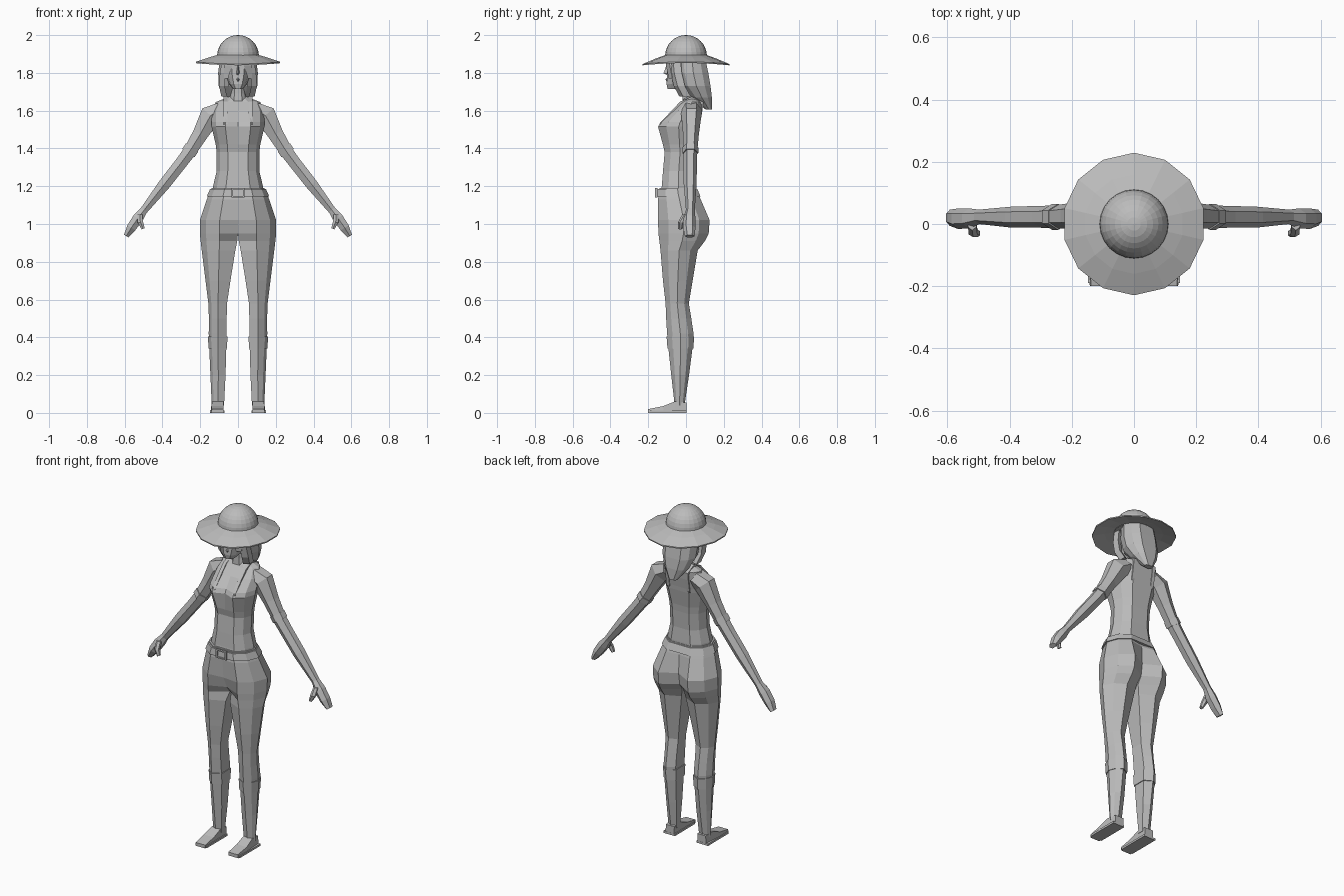
import bpy, bmesh, math
from mathutils import Vector

grey = bpy.data.materials.new("plain grey")
grey.diffuse_color = (0.5, 0.5, 0.5, 1)


def finish(name, bm, mirror=True):
    bmesh.ops.recalc_face_normals(bm, faces=bm.faces)
    if mirror:  # drop walls lying on the mirror plane
        inner = [f for f in bm.faces if all(abs(v.co.x) < 1e-4 for v in f.verts)]
        bmesh.ops.delete(bm, geom=inner, context='FACES')
    mesh = bpy.data.meshes.new(name)
    bm.to_mesh(mesh)
    bm.free()
    mesh.materials.append(grey)
    ob = bpy.data.objects.new(name, mesh)
    bpy.context.collection.objects.link(ob)
    if mirror:
        mod = ob.modifiers.new("mirror", 'MIRROR')
        mod.use_clip = True
        mod.merge_threshold = 0.0005
    return ob


def loft(name, rings, mirror=True):
    """Skin a list of equal point rings and cap both ends."""
    bm = bmesh.new()
    loops = [[bm.verts.new(p) for p in r] for r in rings]
    n = len(loops[0])
    for a, b in zip(loops, loops[1:]):
        for i in range(n):
            j = (i + 1) % n
            bm.faces.new((a[i], a[j], b[j], b[i]))
    bm.faces.new(loops[0])
    bm.faces.new(loops[-1])
    return finish(name, bm, mirror)


def section(z, xi, xo, yf, yb, fi=None, bi=None):
    """Eight-point body section: inner/outer x, front/back y, inner front/back y."""
    w, d = xo - xi, yb - yf
    if fi is None:
        fi = yf if xi == 0 else yf + 0.2 * d
    if bi is None:
        bi = yb if xi == 0 else yb - 0.2 * d
    m = (yf + yb) / 2
    return [(xi, fi, z), (xi + .48 * w, yf, z), (xi + .84 * w, yf + .2 * d, z),
            (xo, m, z), (xi + .84 * w, yb - .2 * d, z), (xi + .48 * w, yb, z),
            (xi, bi, z), (xi, (fi + bi) / 2, z)]


def body(name, rows):
    return loft(name, [section(*r) for r in rows])


def limb(name, rows):
    """Six-sided tube in the xz plane; rows are x, z, half thickness, y min, y max."""
    rings = []
    for i, (x, z, h, y0, y1) in enumerate(rows):
        a, b = rows[max(i - 1, 0)], rows[min(i + 1, len(rows) - 1)]
        t = Vector((b[0] - a[0], 0, b[1] - a[1])).normalized()
        side = Vector((-t.z, 0, t.x))
        c, ry = Vector((x, (y0 + y1) / 2, z)), (y1 - y0) / 2
        rings.append([c + side * h * math.cos(k * math.pi / 3 + math.pi / 6) * 1.1
                      + Vector((0, ry * math.sin(k * math.pi / 3 + math.pi / 6), 0))
                      for k in range(6)])
    return loft(name, rings)


def box(name, x0, x1, y0, y1, z0, z1, mirror=False):
    return loft(name, [[(x0, y0, z), (x1, y0, z), (x1, y1, z), (x0, y1, z)]
                       for z in (z0, z1)], mirror)


# Torso with bust and shoulder slope
body("torso", [
    (1.15, 0, .135, -.135, .05), (1.20, 0, .132, -.128, .05),
    (1.28, 0, .113, -.122, .045), (1.38, 0, .113, -.113, .05),
    (1.42, 0, .118, -.122, .054), (1.515, 0, .14, -.148, .07, -.122),
    (1.54, 0, .14, -.135, .073, -.112), (1.60, 0, .137, -.07, .083),
    (1.645, 0, .118, -.025, .088), (1.675, 0, .045, 0, .06)])

# Hips and legs
body("trousers", [
    (1.19, 0, .14, -.14, .053), (1.13, 0, .165, -.148, .078, -.148, .065),
    (1.02, 0, .202, -.148, .125, -.138, .07), (.95, 0, .202, -.146, .12, -.105, .06),
    (.91, .004, .198, -.141, .1, -.07, .03), (.86, .014, .192, -.135, .062),
    (.70, .04, .172, -.122, .035), (.58, .058, .157, -.108, .015),
    (.50, .06, .154, -.105, .028), (.42, .06, .155, -.1, .04),
    (.34, .062, .152, -.093, .034), (.20, .066, .146, -.078, .016),
    (.04, .074, .139, -.06, -.008)])
body("knee_cuff", [(.405, .056, .159, -.103, .043), (.34, .058, .156, -.098, .039)])

# Shoes: sloping upper and thin sole
loft("shoe", [[(.078, y, 0), (x, y, 0), (x - .004, y, h), (.076, y, h)]
              for y, x, h in ((.002, .135, .055), (-.06, .14, .06),
                              (-.12, .146, .036), (-.2, .142, .02))])
box("sole", .072, .148, -.19, .003, 0, .012, True)

# Belt and buckle
body("belt", [(1.185, 0, .148, -.15, .06), (1.145, 0, .166, -.155, .077)])
for s in (-1, 1):
    box("buckle_side", s * .03 - .004, s * .03 + .004, -.163, -.15, 1.14, 1.19)
for z in (1.14, 1.183):
    box("buckle_bar", -.034, .034, -.163, -.15, z, z + .007)

# Shoulder straps
strap = [(-.139, 1.53), (-.077, 1.60), (-.03, 1.648), (.03, 1.674),
         (.092, 1.645), (.087, 1.60), (.075, 1.53)]
loft("strap", [[(.056, y, z), (.076, y, z), (.076, y * .9, z - .012),
                (.056, y * .9, z - .012)] for y, z in strap])

# Arms, sleeve hems and hands
limb("arm", [(.09, 1.605, .042, -.03, .085), (.145, 1.575, .06, -.025, .082),
             (.2, 1.475, .043, -.016, .068), (.255, 1.385, .036, -.014, .06),
             (.30, 1.325, .034, -.012, .058), (.39, 1.21, .033, -.012, .056),
             (.50, 1.07, .021, 0, .046)])
limb("sleeve_hem", [(.243, 1.405, .041, -.019, .065), (.263, 1.375, .041, -.019, .065)])
limb("hand", [(.495, 1.077, .02, 0, .046), (.53, 1.03, .029, -.014, .05),
              (.565, .98, .026, -.016, .05), (.592, .936, .014, -.006, .046)])
limb("thumb", [(.52, 1.05, .014, -.02, .02), (.517, 1.01, .015, -.042, -.01),
               (.502, .975, .009, -.042, -.018)])

# Neck, head and nose
body("neck", [(1.64, 0, .05, -.02, .06), (1.69, 0, .038, -.018, .05),
              (1.77, 0, .036, -.018, .05)])
body("head", [(1.715, 0, .026, -.098, -.03), (1.74, 0, .046, -.103, .02),
              (1.78, 0, .062, -.1, .06), (1.82, 0, .069, -.099, .075),
              (1.88, 0, .07, -.1, .08)])
loft("nose", [[(-w, -.09, z), (0, y, z), (w, -.09, z)] for z, y, w in
              ((1.79, -.102, .012), (1.798, -.119, .013), (1.845, -.102, .006))], False)
loft("lips", [[(-w, -.09, z), (0, y, z), (w, -.09, z)] for z, y, w in
              ((1.755, -.103, .012), (1.764, -.109, .022), (1.774, -.103, .012))], False)

# Hair falling to a point behind, with side locks and fringe
body("hair", [(1.885, 0, .095, -.04, .1), (1.80, 0, .105, -.04, .118),
              (1.73, 0, .102, -.02, .13), (1.67, 0, .076, .03, .137),
              (1.605, 0, .028, .105, .138)])
loft("side_lock", [[(x, y, z), (x + .03, y + .02, z), (x + .028, y + .06, z),
                    (x, y + .05, z)] for x, y, z in
                   ((.052, -.09, 1.88), (.066, -.082, 1.80),
                    (.07, -.065, 1.73), (.058, -.035, 1.675))])
loft("fringe", [[(x, y, z), (x + w, y + .02, z), (x + w, y + .04, z), (x, y + .03, z)]
                for x, w, y, z in ((.01, .06, -.108, 1.88), (.03, .045, -.106, 1.84),
                                   (.053, .022, -.092, 1.77))])

# Hat crown: upper part of a sphere
bm = bmesh.new()
bmesh.ops.create_uvsphere(bm, u_segments=24, v_segments=16, radius=.111)
bmesh.ops.delete(bm, geom=[v for v in bm.verts if v.co.z < -.03], context='VERTS')
for v in bm.verts:
    v.co.z += 1.889
finish("hat_crown", bm, False)

# Hat brim: sloping fourteen-sided disc with a slight wave
rings = []
for r, z in ((.10, 1.872), (.16, 1.862), (.229, 1.846),
             (.229, 1.853), (.16, 1.879), (.10, 1.898)):
    ring = []
    for k in range(14):
        a = 2 * math.pi * (k + .5) / 14
        wave = .006 * math.cos(2 * a) * (r - .1) / .13
        ring.append((r * math.cos(a), r * math.sin(a), z + wave))
    rings.append(ring)
loft("hat_brim", rings, False)
